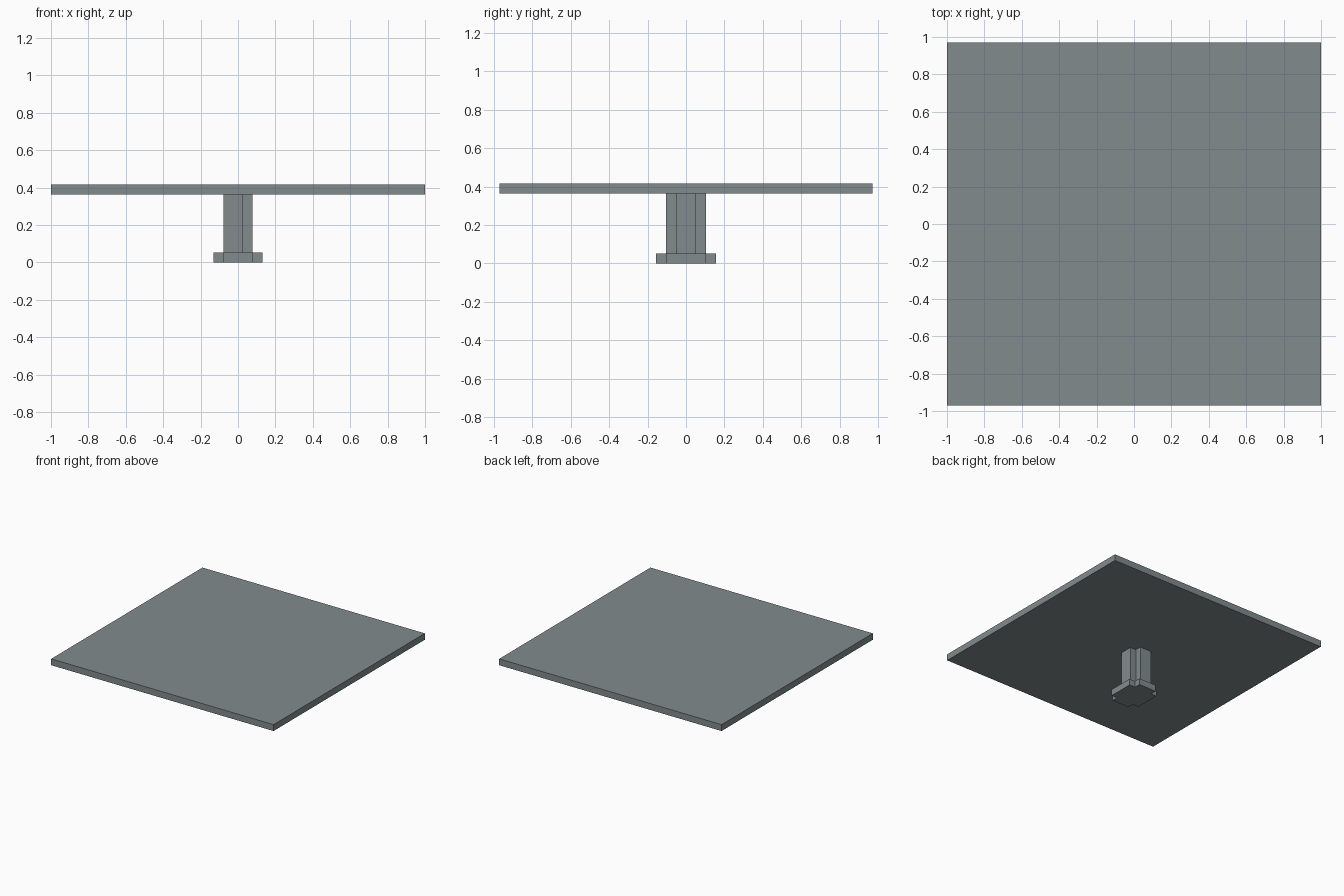
import bpy, bmesh

if "Cube" in bpy.data.objects:
    bpy.data.objects.remove(bpy.data.objects["Cube"])

U = 2 / 77  # the model sits on a regular block grid

mat = bpy.data.materials.new("slate grey")
mat.diffuse_color = (0.223, 0.258, 0.266, 1)
mat.use_nodes = True
mat.node_tree.nodes["Principled BSDF"].inputs["Base Color"].default_value = mat.diffuse_color


def prism(name, outline, z0, z1):
    """Extrude a flat outline (in grid units) from z0 up to z1."""
    bm = bmesh.new()
    face = bm.faces.new([bm.verts.new((x * U, y * U, z0 * U)) for x, y in outline])
    up = bmesh.ops.extrude_face_region(bm, geom=[face], use_keep_orig=True)["geom"]
    bmesh.ops.translate(bm, vec=(0, 0, (z1 - z0) * U),
                        verts=[g for g in up if isinstance(g, bmesh.types.BMVert)])
    bmesh.ops.recalc_face_normals(bm, faces=bm.faces)
    mesh = bpy.data.meshes.new(name)
    bm.to_mesh(mesh)
    bm.free()
    mesh.materials.append(mat)
    obj = bpy.data.objects.new(name, mesh)
    bpy.context.collection.objects.link(obj)
    return obj


def mirror_y(half):
    """Close an outline by mirroring its +y half."""
    return half + [(x, -y) for x, y in reversed(half)]


# cross-shaped foot
prism("foot", mirror_y([(5, 4), (3, 4), (3, 6), (-3, 6), (-3, 4), (-5, 4)]), 0, 2)
# T-shaped pedestal
prism("pedestal", mirror_y([(3, 2), (1, 2), (1, 4), (-3, 4)]), 2, 14)
# wide thin top
prism("table_top", mirror_y([(38.5, 37.4), (-38.5, 37.4)]), 14, 16)
